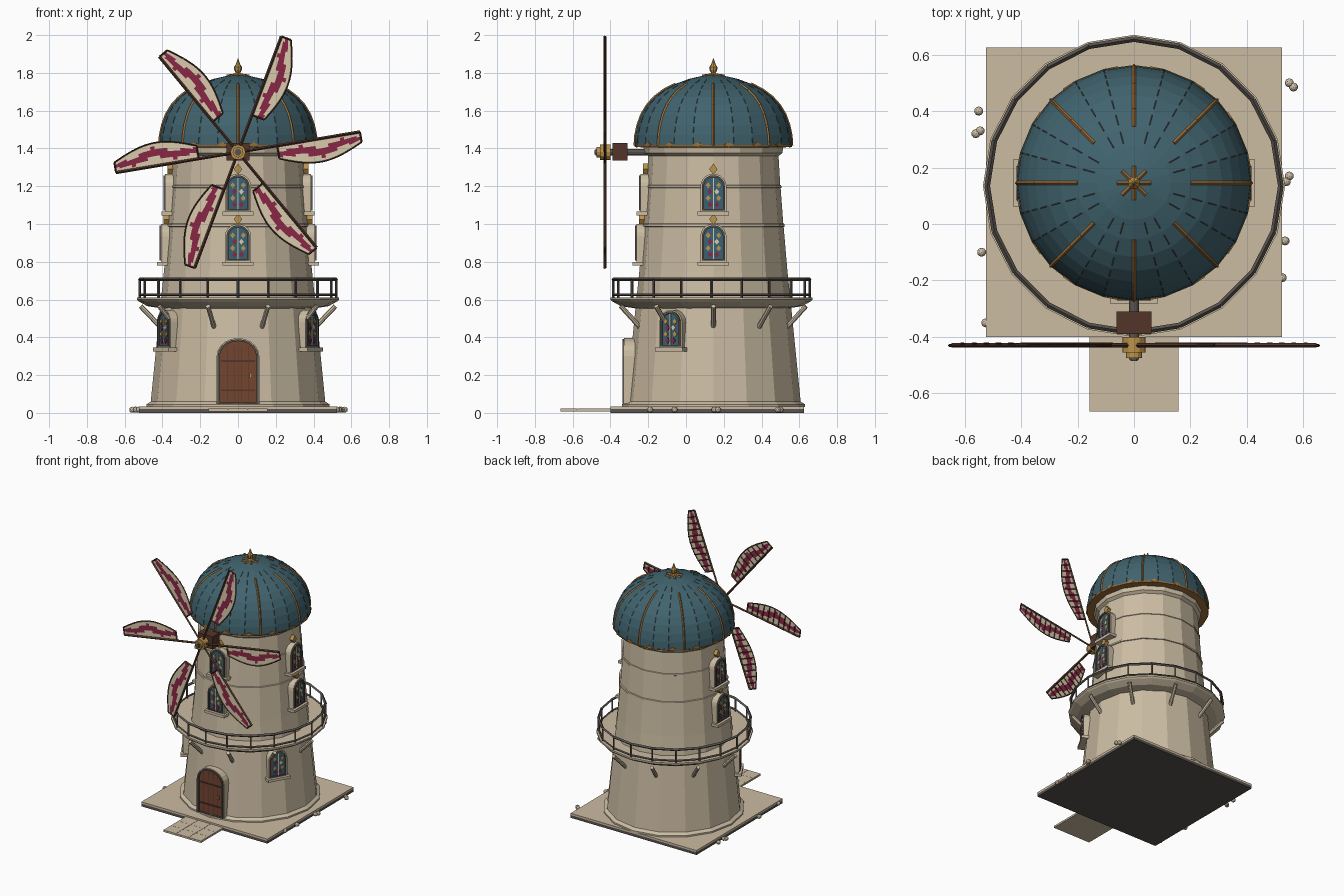
import bpy, bmesh, math
from math import sin, cos, pi, radians
from mathutils import Vector, Matrix

cube = bpy.data.objects.get("Cube")
if cube:
    bpy.data.objects.remove(cube, do_unlink=True)

CY = 0.145                      # tower axis
AXIS = Matrix.Translation((0, CY, 0))
DECK = Matrix.Translation((0, CY - .01, 0))


def material(name, *rgb):
    m = bpy.data.materials.new(name)
    m.use_nodes = True
    m.diffuse_color = (*rgb, 1)
    m.node_tree.nodes["Principled BSDF"].inputs["Base Color"].default_value = (*rgb, 1)
    return m


STONE = material("warm stone", .60, .505, .365)
TEAL = material("dome teal", .052, .125, .155)
GLASS = material("glass teal", .04, .12, .17)
GOLD = material("gold", .50, .29, .07)
OCHRE = material("ochre trim", .34, .16, .04)
DOOR = material("door wood", .17, .06, .03)
WOOD = material("dark wood", .085, .036, .023)
IRON = material("dark iron", .10, .086, .076)
CRIMSON = material("crimson cloth", .25, .02, .06)
CREAM = material("cream cloth", .70, .59, .42)


def finish(name, bm, *mats, matrix=AXIS):
    bmesh.ops.recalc_face_normals(bm, faces=bm.faces)
    me = bpy.data.meshes.new(name)
    bm.to_mesh(me)
    bm.free()
    for m in mats:
        me.materials.append(m)
    ob = bpy.data.objects.new(name, me)
    ob.matrix_world = matrix
    bpy.context.collection.objects.link(ob)
    return ob


def add_box(bm, lo, hi):
    lo, hi = Vector(lo), Vector(hi)
    mat = Matrix.Translation((lo + hi) / 2) @ Matrix.Diagonal((*(hi - lo), 1))
    bmesh.ops.create_cube(bm, size=1, matrix=mat)


def box(name, lo, hi, mat, matrix=Matrix()):
    bm = bmesh.new()
    add_box(bm, lo, hi)
    return finish(name, bm, mat, matrix=matrix)


def add_bar(bm, p, q, r, n=4):
    p, q = Vector(p), Vector(q)
    d = q - p
    mat = Matrix.Translation((p + q) / 2) @ d.to_track_quat('Z', 'Y').to_matrix().to_4x4()
    bmesh.ops.create_cone(bm, cap_ends=True, segments=n, radius1=r, radius2=r,
                          depth=d.length, matrix=mat)


def polar(r, a, z):
    return Vector((r * cos(a), r * sin(a), z))


def lathe(name, profile, n, mat, matrix=AXIS, closed=False):
    bm = bmesh.new()
    rings = [[bm.verts.new(polar(r, 2 * pi * i / n, z)) for i in range(n)] for r, z in profile]
    pairs = list(zip(rings, rings[1:])) + ([(rings[-1], rings[0])] if closed else [])
    for a, b in pairs:
        for i in range(n):
            j = (i + 1) % n
            bm.faces.new((a[i], a[j], b[j], b[i]))
    if not closed:
        bm.faces.new(rings[0])
        bm.faces.new(rings[-1])
    return finish(name, bm, mat, matrix=matrix)


def arch(w, spring, rise, z0=0):
    arc = [(w * cos(pi * i / 10), spring + rise * sin(pi * i / 10)) for i in range(11)]
    return [(-w, z0), (w, z0)] + arc


def plate(name, outline, y0, y1, mat, matrix, hole=None):
    """Extruded outline, or an extruded ring when a hole is given."""
    bm = bmesh.new()
    loops = [[bm.verts.new((x, y, z)) for x, z in o] for o in (outline, hole) if o for y in (y0, y1)]
    n = len(outline)
    pairs = [(0, 1)] + ([(2, 3), (0, 2), (1, 3)] if hole else [])
    for a, b in pairs:
        for i in range(n):
            j = (i + 1) % n
            bm.faces.new((loops[a][i], loops[a][j], loops[b][j], loops[b][i]))
    if not hole:
        bm.faces.new(loops[0])
        bm.faces.new(loops[1])
    return finish(name, bm, mat, matrix=matrix)


def on_wall(angle, r, z):
    return AXIS @ Matrix.Rotation(radians(angle + 90), 4, 'Z') @ Matrix.Translation((0, -r, z))


def diamond(x, z, w, h):
    return [(x - w, z), (x, z - h), (x + w, z), (x, z + h)]


# Ground slab and paved path
box("slab_base", (-.525, -.40, 0), (.525, .625, .02), IRON)
box("slab_top", (-.525, -.40, .02), (.525, .625, .034), STONE)
box("path_base", (-.157, -.665, .008), (.157, -.395, .018), STONE)
bm = bmesh.new()
for i in range(3):
    for j in range(3):
        x, y = -.157 + i * .105, -.665 + j * .089
        add_box(bm, (x + .0005, y + .0005, .018), (x + .1035, y + .0885, .022))
finish("path_tiles", bm, STONE, matrix=Matrix())

# Loose stones along the slab edges
bm = bmesh.new()
for x, y in [(.55, .5), (.565, .485), (.55, .17), (.54, .15), (.535, -.06), (.525, -.19),
             (-.55, .40), (-.56, .32), (-.545, .33), (-.54, -.1), (-.525, -.35)]:
    bmesh.ops.create_icosphere(bm, subdivisions=2, radius=.016, matrix=Matrix.Translation((x, y, .017)))
finish("edge_stones", bm, STONE, matrix=Matrix())

# Tower body with plinth, courses and cornice
lathe("tower", [(.485, .03), (.485, .045), (.462, .06), (.412, .56), (.392, .75), (.372, .985),
                (.378, .987), (.377, 1.0), (.370, 1.003), (.356, 1.19), (.360, 1.192), (.359, 1.205),
                (.354, 1.207), (.345, 1.36), (.365, 1.375), (.37, 1.41)], 16, STONE)

# Balcony deck, struts and railing
lathe("balcony_deck", [(.38, .55), (.48, .565), (.525, .59), (.535, .60), (.535, .612), (.37, .612)],
      20, STONE, DECK, closed=True)
bm = bmesh.new()
for i in range(10):
    a = 2 * pi * i / 10
    add_bar(bm, polar(.41, a, .455), polar(.515, a, .565), .013, 8)
finish("balcony_struts", bm, STONE)
bm = bmesh.new()
for i in range(20):
    a, b = 2 * pi * i / 20, 2 * pi * (i + 1) / 20
    add_bar(bm, polar(.52, a, .605), polar(.52, a, .712), .007)
    for z, r in ((.708, .01), (.625, .007)):
        add_bar(bm, polar(.52, a, z), polar(.52, b, z), r)
finish("balcony_railing", bm, IRON, matrix=DECK)

# Domed roof with rim, ribs, seams and finial
DOME = [(.416, 1.415), (.412, 1.47), (.400, 1.525), (.380, 1.58), (.350, 1.63), (.312, 1.672),
        (.262, 1.710), (.200, 1.742), (.13, 1.768), (.06, 1.784), (.015, 1.79)]
lathe("dome", DOME, 24, TEAL)
lathe("dome_rim", [(.36, 1.405), (.416, 1.408), (.418, 1.417), (.40, 1.42)], 24, OCHRE, closed=True)
for k in range(16):
    plate("rim_scallop", diamond(0, 0, .024, .014), -.004, .004, OCHRE, on_wall(k * 22.5 + 11.25, .413, 1.42))
ribs, seams = bmesh.new(), bmesh.new()
for k in range(24):
    a = 2 * pi * k / 24
    for i, ((r, z), (s, t)) in enumerate(zip(DOME, DOME[1:])):
        p, q = polar(r, a, z), polar(s, a, t)
        if k % 3 == 0 and (i < 7 or i == 9):
            add_bar(ribs, p, q, .007)
        elif k % 3 and i < 8:
            add_bar(seams, p.lerp(q, .2), p.lerp(q, .8), .0018)
finish("dome_ribs", ribs, OCHRE)
finish("dome_seams", seams, IRON)
lathe("finial", [(.03, 1.785), (.012, 1.80), (.02, 1.815), (.022, 1.83), (.012, 1.845), (.002, 1.875)], 8, GOLD)


# Arched stained-glass windows
def window(angle, r, z, crest=True):
    m = on_wall(angle, r, z)
    outer, mid, inner = arch(.069, .135, .066), arch(.061, .135, .058, .006), arch(.05, .135, .047, .014)
    plate("window_frame", outer, -.02, .035, STONE, m, mid)
    plate("window_lining", mid, -.028, .035, IRON, m, inner)
    plate("window_glass", inner, -.02, .035, GLASS, m)
    rows = [CRIMSON, GOLD, CRIMSON, GOLD]
    for row, colour in enumerate(rows):
        for side in (-1, 1):
            tint = CREAM if row == 2 and side > 0 else colour
            plate("glass_diamond", diamond(side * (.028 if row % 2 else .018), .038 + row * .034, .013, .016),
                  -.025, -.019, tint, m)
    box("window_mullion", (-.003, -.026, .014), (.003, -.019, .178), CREAM, m)
    box("window_sill", (-.083, -.04, -.02), (.083, .03, 0), STONE, m)
    if crest:
        plate("window_crest", diamond(0, .225, .022, .03), -.006, .024, GOLD, m)


for angle in (-90, 0, 180):
    window(angle, .388, .80)
    window(angle, .366, 1.065)
for angle in (-30, -150):
    window(angle, .432, .345, crest=False)

# Arched plank door
m = on_wall(-90, .46, .05)
plate("door_frame", arch(.113, .25, .096), -.012, .045, STONE, m, arch(.108, .25, .09))
plate("door_lining", arch(.108, .25, .09), -.022, .045, IRON, m, arch(.096, .25, .08, .004))
plate("door_panel", arch(.096, .25, .08, .004), -.008, .045, DOOR, m)
for x in (-.058, -.02, .02, .058):
    box("door_gap", (x - .0015, -.01, .01), (x + .0015, 0, .305), WOOD, m)
for z in (.07, .225):
    box("door_strap", (-.09, -.014, z - .005), (.09, 0, z + .005), WOOD, m)
box("door_handle", (.062, -.022, .135), (.074, 0, .16), GOLD, m)

# Sail shaft, bearing block and hub
HUB = 1.38
for name, y0, y1, r, mat in (("shaft", -.48, 0, .018, IRON), ("hub_front", -.475, -.455, .028, GOLD),
                             ("hub", -.455, -.40, .04, GOLD), ("hub_cap", -.485, -.47, .013, IRON)):
    bm = bmesh.new()
    add_bar(bm, (0, y0, HUB), (0, y1, HUB), r, 12)
    finish(name, bm, mat, matrix=Matrix())
box("bearing_block", (-.062, -.39, HUB - .045), (.062, -.31, HUB + .05), WOOD)

# Sails: a patterned cloth on a bowed frame, repeated six times
NU, NV, R0, R1 = 20, 7, .21, .655


def sail_point(s, v, y=0):
    width = .07 * (1 - s) + .055 * s + .06 * sin(pi * s)
    return Vector((R0 + (R1 - R0) * s, y, -v * width))


cloth = bmesh.new()
grid = [[cloth.verts.new(sail_point(i / NU, j / NV)) for j in range(NV + 1)] for i in range(NU + 1)]
for i in range(NU):
    centre = 2 + 2 * abs((i / 5) % 2 - 1)
    for j in range(NV):
        f = cloth.faces.new((grid[i][j], grid[i + 1][j], grid[i + 1][j + 1], grid[i][j + 1]))
        f.material_index = int(abs(j - centre) < 1.3)
frame = bmesh.new()
add_bar(frame, (0, 0, 0), (R1, 0, 0), .008)
for i in range(NU):
    add_bar(frame, sail_point(i / NU, 1), sail_point((i + 1) / NU, 1), .004)
    if i % 2 == 0:
        add_bar(frame, sail_point(i / NU, 0, .006), sail_point(i / NU, 1, .006), .0035)
for s in (0, 1):
    add_bar(frame, sail_point(s, 0), sail_point(s, 1), .005)
first = (finish("sail_cloth", cloth, CREAM, CRIMSON), finish("sail_frame", frame, WOOD))
for k in range(6):
    pose = Matrix.Translation((0, -.43, HUB)) @ Matrix.Rotation(-radians(9.5 + 60 * k), 4, 'Y')
    for ob in first:
        part = ob if k == 0 else ob.copy()
        part.matrix_world = pose
        if k:
            bpy.context.collection.objects.link(part)
